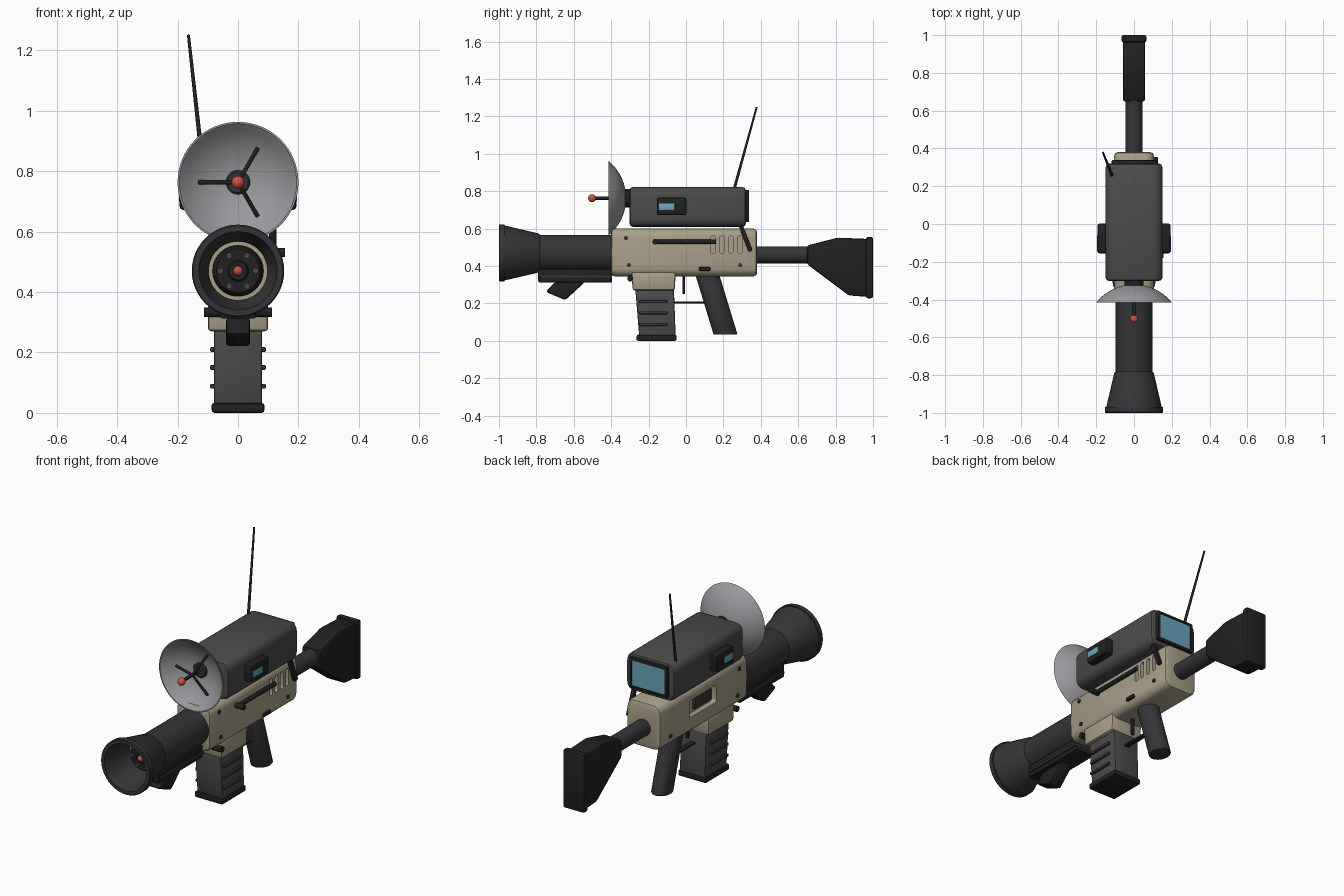
import bpy, bmesh
from math import sin, cos, pi, radians, asin
from mathutils import Vector, Matrix

if "Cube" in bpy.data.objects:
    bpy.data.objects.remove(bpy.data.objects["Cube"])


def material(name, r, g, b):
    m = bpy.data.materials.new(name)
    m.diffuse_color = (r, g, b, 1)
    m.use_nodes = True
    m.node_tree.nodes["Principled BSDF"].inputs["Base Color"].default_value = m.diffuse_color
    return m


TAN = material("tan", 0.40, 0.35, 0.25)
DARK = material("dark", 0.035, 0.035, 0.038)
BLACK = material("black", 0.015, 0.015, 0.016)
MID = material("mid_grey", 0.07, 0.07, 0.072)
SILVER = material("silver", 0.32, 0.32, 0.34)
BLUE = material("screen_blue", 0.14, 0.38, 0.50)
RED = material("red", 0.60, 0.09, 0.05)


def finish(name, bm, mat):
    bmesh.ops.recalc_face_normals(bm, faces=bm.faces)
    me = bpy.data.meshes.new(name)
    bm.to_mesh(me)
    bm.free()
    me.materials.append(mat)
    ob = bpy.data.objects.new(name, me)
    bpy.context.collection.objects.link(ob)
    return ob


def bevel(bm, edges, width, seg):
    if width:
        bmesh.ops.bevel(bm, geom=edges, offset=width, segments=seg, profile=0.5,
                        affect='EDGES', clamp_overlap=True)


def box(name, lo, hi, mat, bev=0.006, axis=None, round_r=0.0):
    """Box between two corners; optional large rounding of the edges along one axis."""
    bm = bmesh.new()
    bmesh.ops.create_cube(bm, size=1)
    lo, hi = Vector(lo), Vector(hi)
    for v in bm.verts:
        v.co = (lo + hi) / 2 + v.co * (hi - lo)
    edges = bm.edges[:]
    if axis is not None:
        along = [e for e in bm.edges if abs((e.verts[0].co - e.verts[1].co)[axis]) > 1e-5]
        bevel(bm, along, round_r, 5)
        bm.normal_update()
        edges = list({e for f in bm.faces if abs(f.normal[axis]) > 0.99 for e in f.edges})
    bevel(bm, edges, bev, 2)
    return finish(name, bm, mat)


def prism(name, pts, half, mat, bev=0.008, x=0.0):
    """(y, z) outline extruded along x."""
    bm = bmesh.new()
    a = [bm.verts.new((x - half, y, z)) for y, z in pts]
    b = [bm.verts.new((x + half, y, z)) for y, z in pts]
    bm.faces.new(a)
    bm.faces.new(b[::-1])
    for i in range(len(pts)):
        j = (i + 1) % len(pts)
        bm.faces.new((a[i], a[j], b[j], b[i]))
    bevel(bm, bm.edges[:], bev, 2)
    return finish(name, bm, mat)


def lathe(name, pts, z, mat, steps=48):
    """(y, radius) profile turned around a line along y at height z."""
    bm = bmesh.new()
    vs = [bm.verts.new((0, y, z + r)) for y, r in pts]
    es = [bm.edges.new(p) for p in zip(vs, vs[1:])]
    bmesh.ops.spin(bm, geom=vs + es, cent=(0, 0, z), axis=(0, 1, 0), dvec=(0, 0, 0),
                   angle=2 * pi, steps=steps)
    bmesh.ops.remove_doubles(bm, verts=bm.verts, dist=1e-5)
    return finish(name, bm, mat)


def rod(name, p, q, r1, mat, r2=None, seg=16):
    p, q = Vector(p), Vector(q)
    d = q - p
    bm = bmesh.new()
    rot = d.to_track_quat('Z', 'Y').to_matrix().to_4x4()
    bmesh.ops.create_cone(bm, cap_ends=True, segments=seg, radius1=r1,
                          radius2=r1 if r2 is None else r2, depth=d.length,
                          matrix=Matrix.Translation((p + q) / 2) @ rot)
    return finish(name, bm, mat)


def ball(name, c, r, mat):
    bm = bmesh.new()
    bmesh.ops.create_uvsphere(bm, u_segments=24, v_segments=16, radius=r,
                              matrix=Matrix.Translation(c))
    return finish(name, bm, mat)


def cut(target, cutter):
    m = target.modifiers.new("cut", 'BOOLEAN')
    m.operation, m.solver, m.object = 'DIFFERENCE', 'EXACT', cutter
    bpy.context.view_layer.objects.active = target
    bpy.ops.object.modifier_apply(modifier=m.name)
    bpy.data.objects.remove(cutter)


# receiver with vents on the right and a port on the left
W = 0.105
receiver = box("receiver", (-W, -0.40, 0.345), (W, 0.38, 0.60), TAN, 0.018, 1, 0.045)
for y in (0.145, 0.192, 0.24, 0.287):
    cut(receiver, box("vent_cutter", (0.085, y - 0.012, 0.467), (0.15, y + 0.012, 0.562), DARK, 0, 0, 0.011))
cut(receiver, box("port_cutter", (-0.15, -0.12, 0.44), (-0.075, 0.12, 0.535), DARK, 0, 0, 0.015))
box("bolt", (-0.09, -0.10, 0.455), (-0.06, 0.05, 0.52), DARK, 0.006)
for s in (-1, 1):
    for y, z in ((-0.32, 0.55), (-0.305, 0.405), (0.29, 0.405)):
        rod("receiver_screw", (s * (W - 0.01), y, z), (s * (W + 0.006), y, z), 0.011, DARK)
rod("takedown_pin", (-0.113, -0.298, 0.333), (0.113, -0.298, 0.333), 0.016, BLACK)
box("selector", (W - 0.01, 0.07, 0.375), (W + 0.012, 0.13, 0.394), BLACK, 0.004)

# charging handle and rear lever
rod("charging_rod", (0.118, -0.17, 0.53), (0.118, 0.16, 0.53), 0.012, BLACK)
rod("charging_knob", (0.10, -0.165, 0.53), (0.155, -0.165, 0.53), 0.015, BLACK)
prism("rear_lever", [(0.283, 0.61), (0.303, 0.62), (0.355, 0.485), (0.335, 0.475)], 0.012, BLACK, 0.004, x=0.115)

# barrel, flared muzzle and inner core
BZ = 0.47
lathe("barrel", [(-0.80, 0.097), (-0.39, 0.097), (-0.39, 0.085), (-0.80, 0.085), (-0.80, 0.097)], BZ, DARK)
lathe("muzzle", [(-0.78, 0.085), (-0.78, 0.097), (-0.79, 0.105), (-0.97, 0.147), (-0.97, 0.153), (-0.996, 0.153),
                 (-1.0, 0.149), (-1.0, 0.130), (-0.99, 0.126), (-0.80, 0.097), (-0.78, 0.085)], BZ, DARK)
lathe("muzzle_liner", [(-0.82, 0.084), (-0.82, 0.098), (-0.79, 0.098), (-0.79, 0.084), (-0.82, 0.084)], BZ, TAN)
lathe("core", [(-0.78, 0), (-0.78, 0.086), (-0.84, 0.080), (-0.85, 0.072), (-0.85, 0.035), (-0.862, 0.030), (-0.862, 0)], BZ, BLACK)
for i in range(6):
    a = i * pi / 3
    x, z = 0.058 * cos(a), BZ + 0.058 * sin(a)
    rod("core_stud", (x, -0.862, z), (x, -0.845, z), 0.010, MID)
ball("core_light", (0, -0.865, BZ), 0.016, RED)

# lower rail and front grip
box("lower_rail", (-0.06, -0.79, 0.312), (0.06, -0.395, 0.385), BLACK, 0.008)
box("rail_strip", (-0.068, -0.78, 0.335), (0.068, -0.395, 0.35), DARK, 0.004)
prism("front_grip", [(-0.75, 0.262), (-0.645, 0.218), (-0.54, 0.315), (-0.70, 0.315)], 0.04, BLACK, 0.012)

# magazine well, magazine, ribs and base plate
prism("magazine_well", [(-0.292, 0.37), (-0.285, 0.27), (-0.06, 0.27), (-0.055, 0.37)], 0.10, TAN, 0.012)
prism("magazine", [(-0.272, 0.29), (-0.25, 0.02), (-0.055, 0.02), (-0.065, 0.29)], 0.08, MID, 0.008)
box("magazine_base", (-0.088, -0.265, 0.0), (0.088, -0.05, 0.033), BLACK, 0.010)
for s in (-1, 1):
    for z in (0.21, 0.15, 0.088):
        box("magazine_rib", (s * 0.084 - 0.008, -0.25, z - 0.008), (s * 0.084 + 0.008, -0.10, z + 0.008), DARK, 0.004)

# trigger, guard and pistol grip
box("trigger", (-0.01, -0.018, 0.25), (0.01, -0.006, 0.36), BLACK, 0.003)
box("trigger_guard", (-0.015, -0.07, 0.20), (0.015, 0.11, 0.21), BLACK, 0.003)
bm = bmesh.new()
bmesh.ops.create_cone(bm, cap_ends=True, segments=32, radius1=1, radius2=1, depth=1)
caps = [e for e in bm.edges if abs(e.verts[0].co.z - e.verts[1].co.z) < 1e-5]
for v in bm.verts:
    t = v.co.z + 0.5
    v.co = (0.053 * v.co.x, 0.21 - 0.10 * t + 0.064 * v.co.y, 0.033 + 0.34 * t)
bevel(bm, caps, 0.006, 2)
finish("pistol_grip", bm, DARK)

# stock
lathe("stock_tube", [(0.36, 0), (0.36, 0.046), (0.67, 0.046), (0.67, 0)], 0.46, DARK, 32)
prism("stock", [(0.648, 0.51), (0.81, 0.552), (0.98, 0.545), (0.98, 0.235), (0.87, 0.243), (0.648, 0.41)], 0.058, BLACK, 0.012)
box("butt_pad", (-0.066, 0.962, 0.228), (0.066, 1.0, 0.556), BLACK, 0.01)

# scanner housing, rear screen and side displays
box("scanner_housing", (-0.15, -0.302, 0.61), (0.15, 0.32, 0.823), MID, 0.018, 1, 0.045)
bezel = box("screen_bezel", (-0.118, 0.30, 0.635), (0.118, 0.338, 0.808), BLACK, 0.006)
cut(bezel, box("bezel_cutter", (-0.103, 0.328, 0.65), (0.103, 0.36, 0.793), BLACK, 0))
box("rear_screen", (-0.104, 0.32, 0.649), (0.104, 0.333, 0.794), BLUE, 0)
for s in (-1, 1):
    box("side_panel", (s * 0.165 - 0.028, -0.155, 0.672), (s * 0.165 + 0.028, 0.002, 0.766), BLACK, 0.010)
    box("side_screen", (s * 0.19 - 0.006, -0.145, 0.70), (s * 0.19 + 0.006, -0.06, 0.735), BLUE, 0.002)

# dish with hub, struts and feed
DZ, R = 0.763, 0.258


def bowl(radius, off, n=12):
    top = asin(0.2 / R)
    return [(-0.320 - R + off + radius * cos(top * i / n), radius * sin(top * i / n)) for i in range(n + 1)]


outer = bowl(R, 0)
inner = bowl(R - 0.006, 0)
inner[-1] = (outer[-1][0], 0.194)
lathe("dish", outer + inner[::-1], DZ, SILVER, 64)
lathe("dish_neck", [(-0.328, 0), (-0.328, 0.05), (-0.29, 0.05), (-0.29, 0)], DZ, BLACK, 32)
lathe("dish_hub", [(-0.32, 0), (-0.325, 0.04), (-0.34, 0.04), (-0.345, 0.034), (-0.345, 0)], DZ, DARK, 32)
rod("feed_rod", (0, -0.33, DZ), (0, -0.50, DZ), 0.009, BLACK)
ball("feed_tip", (0, -0.502, DZ), 0.021, RED)
for deg in (60, 180, 300):
    a = radians(deg)
    rod("feed_strut", (0, -0.405, DZ), (0.13 * cos(a), -0.362, DZ + 0.13 * sin(a)), 0.007, BLACK)

# antenna
rod("antenna", (-0.116, 0.257, 0.81), (-0.164, 0.378, 1.25), 0.008, BLACK, 0.005, 12)

# smooth shading with sharp edges kept
bpy.ops.object.select_all(action='SELECT')
bpy.context.view_layer.objects.active = receiver
bpy.ops.object.shade_smooth_by_angle(angle=radians(35))
